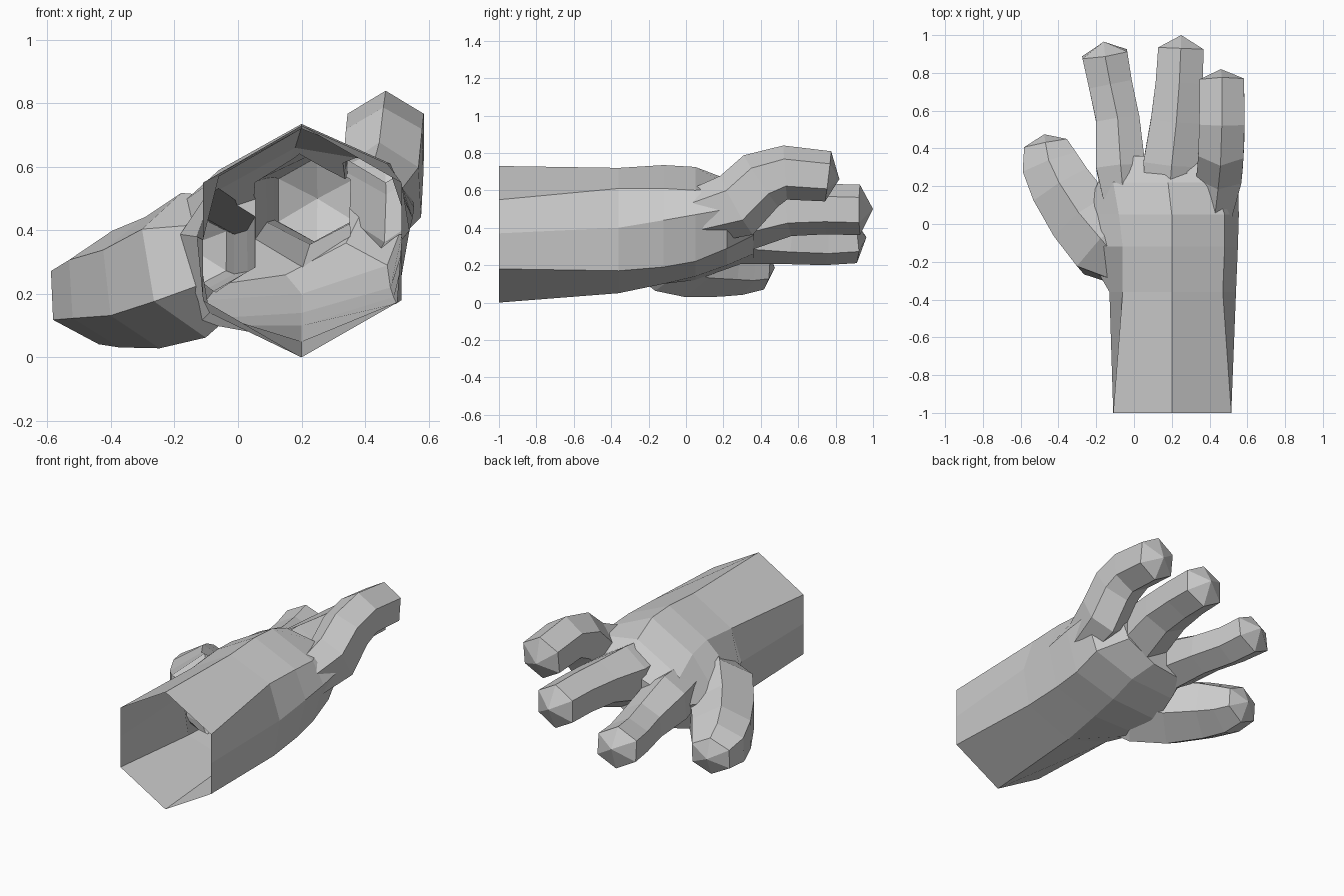
import bpy, bmesh
from mathutils import Vector

if "Cube" in bpy.data.objects:
    bpy.data.objects.remove(bpy.data.objects["Cube"])


def loft(name, rings, tip=None):
    """Closed flat-faced skin through rings of points, ending in a point or a cap."""
    bm = bmesh.new()
    loops = [[bm.verts.new(p) for p in ring] for ring in rings]
    n = len(loops[0])
    for a, b in zip(loops, loops[1:]):
        for i in range(n):
            j = (i + 1) % n
            bm.faces.new((a[i], a[j], b[j], b[i]))
    bm.faces.new(loops[0])
    if tip:
        t = bm.verts.new(tip)
        for i in range(n):
            bm.faces.new((loops[-1][i], loops[-1][(i + 1) % n], t))
    else:
        bm.faces.new(loops[-1])
    bmesh.ops.recalc_face_normals(bm, faces=bm.faces)
    me = bpy.data.meshes.new(name)
    bm.to_mesh(me)
    bm.free()
    ob = bpy.data.objects.new(name, me)
    bpy.context.collection.objects.link(ob)
    return ob


def finger(name, stations, tip):
    """Six-sided digit; stations are (x, y, z, half width, half height)."""
    pts = [Vector(s[:3]) for s in stations] + [Vector(tip)]
    rings = []
    for i, (x, y, z, w, h) in enumerate(stations):
        t = (pts[i + 1] - pts[max(i - 1, 0)]).normalized()
        side = t.cross(Vector((0, 0, 1))).normalized()
        up = side.cross(t)
        hexagon = [(0, 1), (1, .5), (1, -.5), (0, -1), (-1, -.5), (-1, .5)]
        rings.append([pts[i] + side * w * a + up * h * b for a, b in hexagon])
    return loft(name, rings, tip)


# Forearm and palm: eight-point sections (x, z) along y, widening into the thumb web
sections = [
    (-1.0, [(.2, .73), (.515, .55), (.515, .37), (.515, .18), (.2, 0), (-.11, .18), (-.11, .37), (-.11, .55)]),
    (-.36, [(.2, .72), (.47, .61), (.54, .40), (.50, .17), (.2, .05), (-.09, .14), (-.13, .38), (-.06, .57)]),
    (-.12, [(.2, .735), (.48, .61), (.55, .44), (.49, .19), (.2, .10), (-.13, .10), (-.27, .40), (-.06, .59)]),
    (.05, [(.2, .725), (.48, .60), (.555, .47), (.48, .22), (.2, .14), (-.13, .12), (-.27, .33), (-.08, .57)]),
    (.22, [(.18, .66), (.42, .62), (.55, .50), (.47, .29), (.2, .20), (-.1, .18), (-.19, .35), (-.11, .50)]),
    (.36, [(.12, .52), (.31, .54), (.40, .48), (.34, .36), (.15, .26), (-.06, .23), (-.13, .35), (-.06, .46)]),
]
hand = loft("hand", [[(x, y, z) for x, z in prof] for y, prof in sections])

# Fingers and thumb
digits = [
    finger("outer_finger", [(.43, .06, .46, .09, .15), (.453, .27, .52, .12, .18),
                            (.462, .40, .65, .12, .165), (.465, .53, .695, .12, .145),
                            (.465, .76, .675, .118, .135)], (.46, .82, .66)),
    finger("middle_finger", [(.18, .06, .46, .11, .17), (.2, .32, .46, .15, .185),
                             (.225, .55, .495, .135, .14), (.24, .75, .50, .125, .135),
                             (.248, .93, .495, .12, .135)], (.25, 1.0, .5)),
    finger("index_finger", [(-.05, .08, .38, .10, .15), (-.07, .30, .37, .13, .165),
                            (-.085, .55, .335, .115, .13), (-.125, .74, .325, .115, .125),
                            (-.155, .9, .335, .12, .125)], (-.16, .965, .35)),
    finger("thumb", [(.0, -.28, .34, .07, .17), (-.14, -.12, .29, .19, .235),
                     (-.27, .03, .235, .18, .21), (-.385, .20, .215, .165, .185),
                     (-.445, .32, .195, .15, .155), (-.468, .425, .185, .115, .115)],
           (-.475, .475, .185)),
]

# Fuse digits into one skin
for d in digits:
    mod = hand.modifiers.new("fuse_" + d.name, 'BOOLEAN')
    mod.operation = 'UNION'
    mod.solver = 'EXACT'
    mod.object = d
dg = bpy.context.evaluated_depsgraph_get()
fused = bpy.data.meshes.new_from_object(hand.evaluated_get(dg))
hand.modifiers.clear()
hand.data = fused
for d in digits:
    bpy.data.objects.remove(d)

# Open the hollow wrist end
bm = bmesh.new()
bm.from_mesh(fused)
caps = [f for f in bm.faces if f.calc_center_median().y < -.99]
bmesh.ops.delete(bm, geom=caps, context='FACES')
bm.to_mesh(fused)
bm.free()
